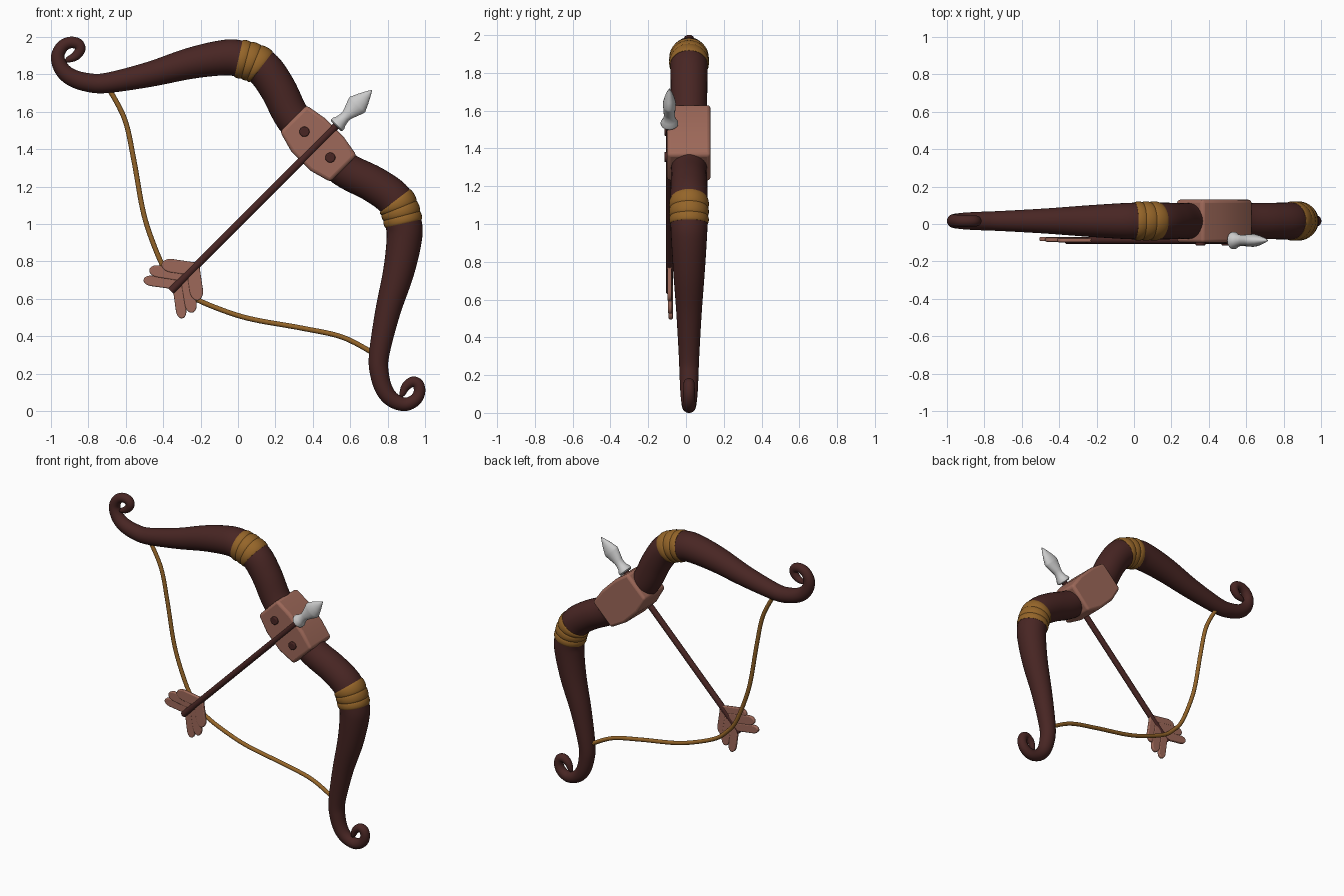
import bpy, bmesh, math
from mathutils import Vector

if "Cube" in bpy.data.objects:
    bpy.data.objects.remove(bpy.data.objects["Cube"])

R2 = math.sqrt(2)
BOW_Y, ARROW_Y = 0.016, -0.088
Y = Vector((0, 1, 0))


def material(name, rgb):
    m = bpy.data.materials.new(name)
    m.diffuse_color = (*rgb, 1)
    m.use_nodes = True
    m.node_tree.nodes["Principled BSDF"].inputs["Base Color"].default_value = m.diffuse_color
    return m


WOOD = material("dark_wood", (0.065, 0.019, 0.017))
GOLD = material("gold_cord", (0.30, 0.13, 0.022))
LEATHER = material("leather", (0.34, 0.14, 0.10))


def st(s, t, y):
    """Bow-aligned coordinates: t along the arrow, s across it."""
    return Vector(((s + t) / R2 - 0.5, y, (t - s) / R2 + 0.5))


def finish(name, bm, mat, bevel=0, angle=40):
    bmesh.ops.recalc_face_normals(bm, faces=bm.faces)
    me = bpy.data.meshes.new(name)
    bm.to_mesh(me)
    bm.free()
    ob = bpy.data.objects.new(name, me)
    bpy.context.collection.objects.link(ob)
    if mat:
        me.materials.append(mat)
    if bevel:
        mod = ob.modifiers.new("bevel", 'BEVEL')
        mod.width, mod.segments = bevel, 3
    bpy.ops.object.select_all(action='DESELECT')
    ob.select_set(True)
    bpy.context.view_layer.objects.active = ob
    bpy.ops.object.shade_smooth_by_angle(angle=math.radians(angle))
    return ob


def loft(name, rings, mat, sides=24):
    """Skin elliptical rings given as (centre, in-plane axis, radius, depth radius)."""
    bm = bmesh.new()
    loops = []
    for c, n, a, b in rings:
        angs = [2 * math.pi * i / sides for i in range(sides)]
        loops.append([bm.verts.new(c + n * a * math.cos(g) + Y * b * math.sin(g)) for g in angs])
    for p, q in zip(loops, loops[1:]):
        for i in range(sides):
            j = (i + 1) % sides
            bm.faces.new((p[i], p[j], q[j], q[i]))
    bm.faces.new(loops[0])
    bm.faces.new(loops[-1])
    return finish(name, bm, mat)


def plate(name, pts, y0, y1, mat, bevel):
    bm = bmesh.new()
    f = bm.faces.new([bm.verts.new(st(s, t, y0)) for s, t in pts])
    g = bmesh.ops.extrude_face_region(bm, geom=[f])["geom"]
    bmesh.ops.translate(bm, vec=Y * (y1 - y0), verts=[v for v in g if isinstance(v, bmesh.types.BMVert)])
    return finish(name, bm, mat, bevel)


def mirrored(half):
    """Reflect a path over the arrow line; the last point lies on it."""
    return half + [(z - 1, x + 1, r) for x, z, r in reversed(half[:-1])]


def spline(pts, u):
    """Catmull-Rom point (x, z, radius) at parameter u."""
    i = min(int(u), len(pts) - 2)
    f = u - i
    a, b, c, d = (Vector(pts[max(0, min(k, len(pts) - 1))]) for k in range(i - 1, i + 3))
    return 0.5 * (2 * b + (c - a) * f + (2 * a - 5 * b + 4 * c - d) * f**2 + (3 * b - a - 3 * c + d) * f**3)


def sweep(name, pts, u0, u1, steps, mat, sides=24, swell=lambda f: 1):
    rings = []
    for k in range(steps + 1):
        u = u0 + (u1 - u0) * k / steps
        p = spline(pts, u)
        d = spline(pts, min(u + .01, len(pts) - 1)) - spline(pts, max(u - .01, 0))
        n = Vector((-d.y, 0, d.x)).normalized()
        r = p.z * swell(k / steps)
        rings.append((Vector((p.x, BOW_Y, p.y)), n, r, r))
    return loft(name, rings, mat, sides)


# bow limbs with curled tips: x, z, radius
limb = mirrored([
    (-.922, 1.872, .008), (-.905, 1.880, .017), (-.868, 1.898, .024), (-.844, 1.933, .028),
    (-.857, 1.963, .030), (-.900, 1.970, .031), (-.942, 1.946, .033), (-.964, 1.893, .036),
    (-.942, 1.829, .041), (-.889, 1.783, .046), (-.804, 1.757, .050), (-.702, 1.754, .054),
    (-.473, 1.800, .067), (-.259, 1.858, .083), (-.088, 1.888, .094), (.003, 1.885, .098),
    (.125, 1.840, .099), (.211, 1.727, .097), (.296, 1.564, .095), (.426, 1.426, .095)])
last = len(limb) - 1
sweep("bow_limbs", limb, 0, last, last * 6, WOOD, 32)

# cord wraps, three rings each
for name, k in (("upper_wrap", 15), ("lower_wrap", last - 16)):
    sweep(name, limb, k, k + 1, 30, GOLD, 32,
          lambda f: 1.015 + .05 * abs(math.sin(3 * math.pi * f)) ** .6)

# bowstring
string = mirrored([
    (-.697, 1.735, .0135), (-.606, 1.561, .0135), (-.558, 1.348, .0135), (-.510, 1.080, .0135),
    (-.462, .920, .0135), (-.393, .759, .0135), (-.325, .675, .0135)])
sweep("bowstring", string, 0, len(string) - 1, 72, GOLD, 12)

# grip block
grip = [(-.19, 1.215), (-.07, 1.182), (.07, 1.182), (.19, 1.215),
        (.19, 1.415), (.07, 1.436), (-.07, 1.436), (-.19, 1.415)]
plate("grip_block", grip, -.10, .13, LEATHER, .018)

# grip studs
for side in (-1, 1):
    ring = [(side * .098 + .027 * math.cos(a), 1.307 + .027 * math.sin(a))
            for a in (i * math.pi / 10 for i in range(20))]
    plate("grip_stud", ring, -.115, -.08, WOOD, .006)

# arrow shaft and head
N = Vector((1, 0, -1)) / R2


def arrow_part(name, prof, mat, sides):
    return loft(name, [(st(0, t, ARROW_Y), N, a, b) for t, a, b in prof], mat, sides)


arrow_part("arrow_shaft", [(.20, .020, .019), (1.47, .020, .019)], WOOD, 16)
arrow_part("arrow_head", [
    (1.448, .036, .036), (1.455, .043, .046), (1.468, .043, .046), (1.485, .034, .035),
    (1.515, .028, .029), (1.535, .031, .030), (1.60, .056, .034), (1.612, .057, .034),
    (1.65, .040, .026), (1.69, .019, .014), (1.72, .002, .002)], None, 20)

# fletching: three overlapping lobes on each side (base, tip, half width)
lobes = [((.028, .388), (-.137, .266), .036), ((.0, .315), (-.162, .198), .032),
         ((.0, .250), (-.146, .139), .028)]
for side in (-1, 1):
    for i, (b, e, w) in enumerate(lobes):
        b, e = Vector(b), Vector(e)
        d = (e - b).normalized()
        n = Vector((-d.y, d.x))
        c = e - d * w * 1.5
        pts = [b + n * w] + [c + n * w * math.cos(a) + d * w * 1.5 * math.sin(a)
                             for a in (k * math.pi / 10 for k in range(11))] + [b - n * w]
        off = .003 * i
        plate("fletching_lobe", [(-side * p.x, p.y) for p in pts],
              -.098 + off, -.076 + off, LEATHER, .006)
